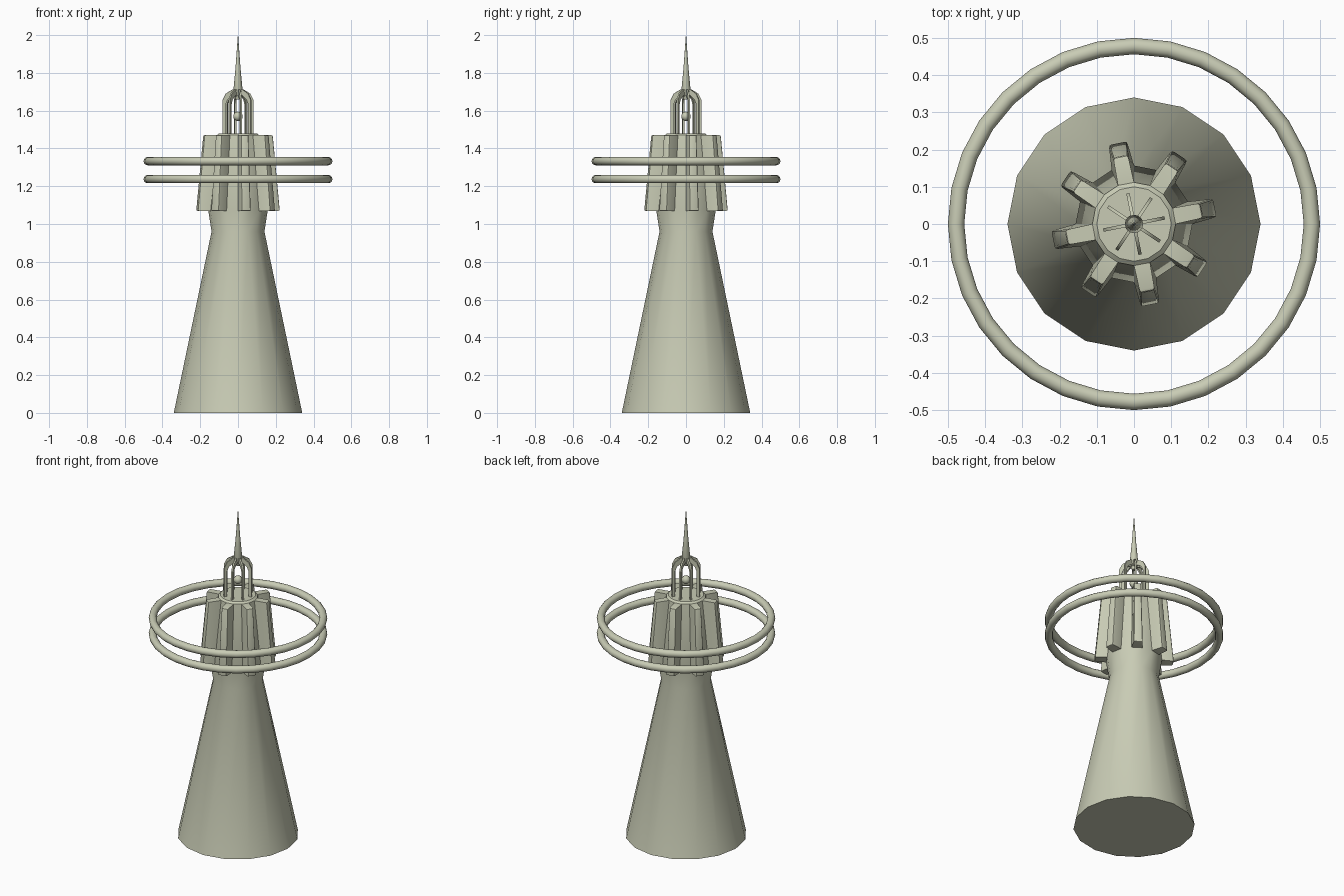
import bpy, bmesh
from math import sin, cos, pi, radians
from mathutils import Vector, Matrix

cube = bpy.data.objects.get("Cube")
if cube:
    bpy.data.objects.remove(cube, do_unlink=True)

SIDES = 16
FINS = 8
FIN_TURN = pi / SIDES          # fins sit on the face centres

stone = bpy.data.materials.new("pale_stone")
stone.use_nodes = True
colour = (0.58, 0.60, 0.46, 1)
stone.diffuse_color = colour
stone.node_tree.nodes["Principled BSDF"].inputs["Base Color"].default_value = colour


def finish(obj, angle=40):
    obj.data.materials.append(stone)
    bpy.ops.object.select_all(action='DESELECT')
    obj.select_set(True)
    bpy.context.view_layer.objects.active = obj
    bpy.ops.object.shade_smooth_by_angle(angle=radians(angle))
    return obj


def to_object(name, bm, angle=40):
    bmesh.ops.recalc_face_normals(bm, faces=bm.faces)
    mesh = bpy.data.meshes.new(name)
    bm.to_mesh(mesh)
    bm.free()
    obj = bpy.data.objects.new(name, mesh)
    bpy.context.collection.objects.link(obj)
    return finish(obj, angle)


def lathe(profile, sides):
    """Capped solid from (radius, height) pairs; also returns the side faces per band."""
    bm = bmesh.new()
    rings = [[bm.verts.new((r * cos(2 * pi * i / sides), r * sin(2 * pi * i / sides), z))
              for i in range(sides)] for r, z in profile]
    bands = []
    for low, high in zip(rings, rings[1:]):
        bands.append([bm.faces.new((low[i], low[(i + 1) % sides],
                                    high[(i + 1) % sides], high[i]))
                      for i in range(sides)])
    bm.faces.new(rings[0][::-1])
    bm.faces.new(rings[-1])
    return bm, bands


# Tower: flared shaft, collar and finned head in one skin
Z_LOW, Z_TOP = 1.07, 1.47
bm, bands = lathe([(0.34, 0), (0.14, 0.96), (0.157, Z_LOW),
                   (0.112, Z_TOP), (0.10, 1.48)], SIDES)

# Fins: every second head face pulled outwards
bm.normal_update()
outer_faces = []
for k, face in enumerate(bands[2][::2]):
    angle = FIN_TURN + k * 2 * pi / FINS
    out = Vector((cos(angle), sin(angle), 0))
    side = Vector((-sin(angle), cos(angle), 0))
    new = bmesh.ops.extrude_discrete_faces(bm, faces=[face])["faces"][0]
    for v in new.verts:
        low = v.co.z < (Z_LOW + Z_TOP) / 2
        reach, half = (0.222, 0.025) if low else (0.185, 0.020)
        sign = 1 if v.co.dot(side) > 0 else -1
        v.co = out * reach + side * half * sign + Vector((0, 0, v.co.z))
    outer_faces.append(new)
edges = list({e for f in outer_faces for e in f.edges})
bmesh.ops.bevel(bm, geom=edges, offset=0.008, segments=2, profile=0.5, affect='EDGES')
to_object("tower", bm)

# Rings around the head
for name, z in (("lower_ring", 1.238), ("upper_ring", 1.333)):
    bpy.ops.mesh.primitive_torus_add(major_radius=0.478, minor_radius=0.022,
                                     major_segments=32, minor_segments=12,
                                     location=(0, 0, z))
    ring = bpy.context.object
    ring.name = name
    finish(ring, 60)

# Lantern struts: flat hooked bars leaning in to the spire
hook = [(0.084, 1.47), (0.084, 1.655), (0.066, 1.69), (0.03, 1.712), (0.012, 1.712),
        (0.012, 1.675), (0.03, 1.68), (0.056, 1.66), (0.067, 1.635), (0.067, 1.47)]
THICK = 0.009
bm = bmesh.new()
for k in range(FINS):
    turn = Matrix.Rotation(FIN_TURN + k * 2 * pi / FINS, 4, 'Z')
    plate = bm.faces.new([bm.verts.new(turn @ Vector((r, -THICK / 2, z))) for r, z in hook])
    new = bmesh.ops.extrude_face_region(bm, geom=[plate], use_keep_orig=True)["geom"]
    shift = turn @ Vector((0, THICK, 0))
    bmesh.ops.translate(bm, vec=shift,
                        verts=[g for g in new if isinstance(g, bmesh.types.BMVert)])
to_object("lantern_struts", bm)

# Lamp ball held inside the struts
bpy.ops.mesh.primitive_uv_sphere_add(segments=12, ring_count=8, radius=0.025,
                                     location=(0, 0, 1.57))
lamp = bpy.context.object
lamp.name = "lamp_ball"
finish(lamp, 60)

# Spire
bm, _ = lathe([(0.012, 1.66), (0.025, 1.70), (0.013, 1.83), (0.0008, 2.0)], 12)
to_object("spire", bm, 50)
